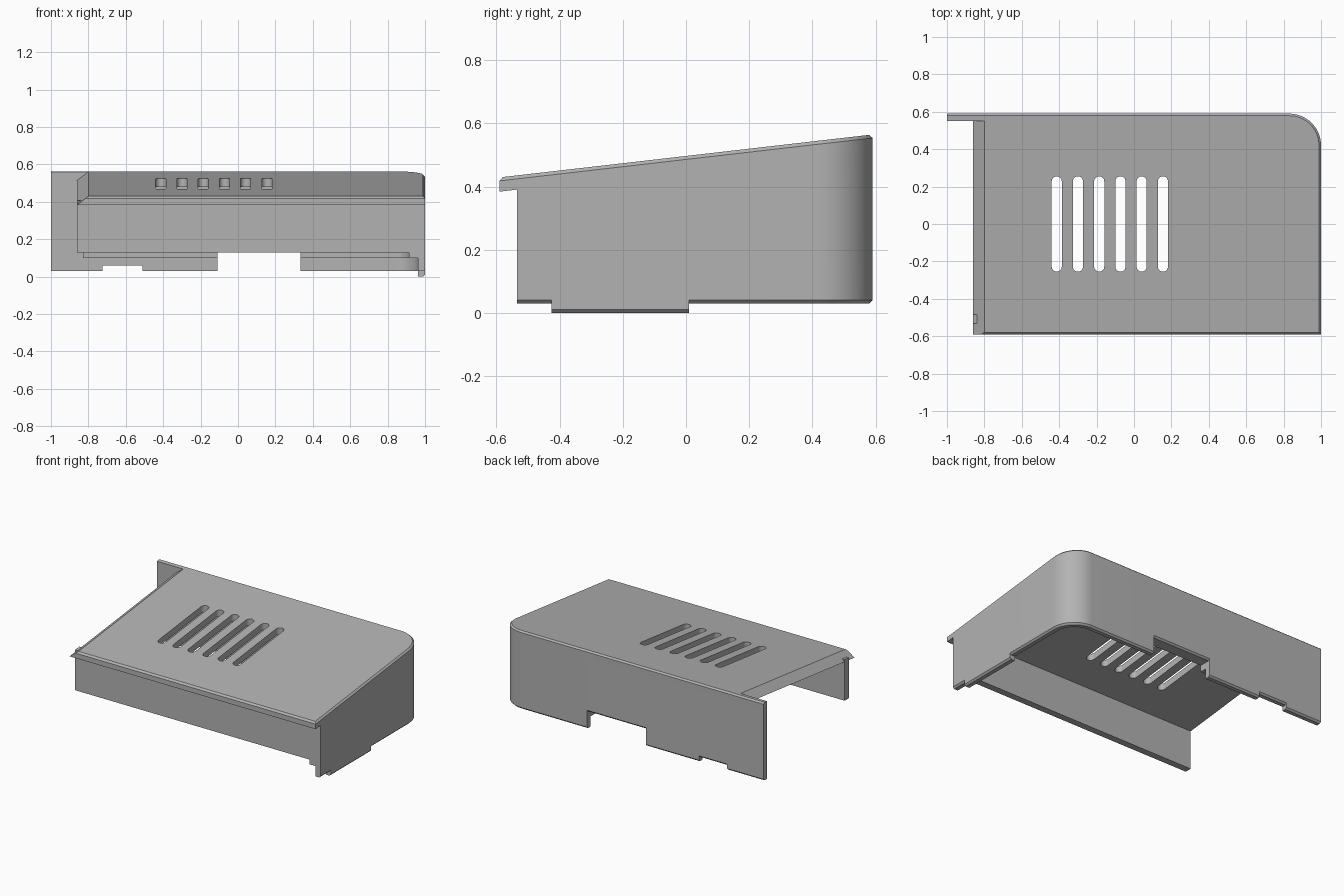
import bpy, bmesh, math

cube = bpy.data.objects.get("Cube")
if cube:
    bpy.data.objects.remove(cube, do_unlink=True)

grey = bpy.data.materials.new("plain_grey")
grey.use_nodes = True
COLOUR = (0.45, 0.45, 0.45, 1)
grey.diffuse_color = COLOUR
grey.node_tree.nodes["Principled BSDF"].inputs["Base Color"].default_value = COLOUR

HX, HY, R = 1.0, 0.59, 0.17     # half width, half depth, corner radius
WALL, LINER, ROOF = 0.038, 0.085, 0.045
FRONT, CH = -0.535, 0.011


def top(y):
    return 0.43 + 0.115 * (y + 0.58)


def finish(name, bm):
    bmesh.ops.remove_doubles(bm, verts=bm.verts, dist=1e-5)
    flat = [f for f in bm.faces if f.calc_area() < 1e-7]
    bmesh.ops.delete(bm, geom=flat, context='FACES')
    bmesh.ops.recalc_face_normals(bm, faces=bm.faces)
    mesh = bpy.data.meshes.new(name)
    bm.to_mesh(mesh)
    bm.free()
    mesh.materials.append(grey)
    ob = bpy.data.objects.new(name, mesh)
    bpy.context.collection.objects.link(ob)
    return ob


def loft(bm, rings):
    """Bridge equal rings of points and cap both ends."""
    rows = [[bm.verts.new(p) for p in ring] for ring in rings]
    n = len(rows[0])
    for a, b in zip(rows, rows[1:]):
        for i in range(n):
            j = (i + 1) % n
            bm.faces.new((a[i], a[j], b[j], b[i]))
    bm.faces.new(rows[0])
    bm.faces.new(rows[-1])


def corner(inset=0.0, steps=16):
    """Rounded back corner, from the side wall round to the back wall."""
    for k in range(steps + 1):
        a = math.pi / 2 * k / steps
        c, s = math.cos(a), math.sin(a)
        yield HX - R + (R - inset) * c, HY - R + (R - inset) * s, c, s


def stations(side, back, corner_z):
    """Path stations (x, y, normal, bottom height); spans are (start, end, z)."""
    out = []
    for y0, y1, z in side:
        out += [(HX, y0, 1, 0, z), (HX, y1, 1, 0, z)]
    out += [(*p, corner_z) for p in corner()]
    for x0, x1, z in back:
        out += [(x0, HY, 0, 1, z), (x1, HY, 0, 1, z)]
    return out


def wall(name, path, outer, inner, chamfer):
    bm = bmesh.new()
    rings = []
    for x, y, nx, ny, z in path:
        def at(d, h=None):
            px, py = x - nx * d, y - ny * d
            return (px, py, top(py) - ROOF if h is None else h)
        rings.append([at(outer, z + chamfer), at(outer), at(inner),
                      at(inner, z), at(outer + chamfer, z)])
    loft(bm, rings)
    return finish(name, bm)


# Outer wall with a side tab, a port opening and a shallow notch
low = 0.03
port = (0.335, -0.11, 0.145)
outer_wall = wall("outer_wall", stations(
    [(FRONT, -0.425, low), (-0.425, 0.01, 0.0), (0.01, HY - R, low)],
    [(HX - R, port[0], low), port, (port[1], -0.51, low),
     (-0.51, -0.725, 0.06), (-0.725, -HX, low)], low), 0, WALL, CH)

# Thicker inner layer stopping above the bottom rim
rim = 0.10
inner_liner = wall("inner_liner", stations(
    [(FRONT, HY - R, rim)],
    [(HX - R, port[0], rim), port, (port[1], -0.83, rim)], rim),
    WALL, LINER, 0)

# Sloping roof with bevelled edges and a strip along the back wall
def roof_ring(left, inset, drop):
    pts = [(-HX, HY - inset), (-HX, HY - WALL), (left, HY - WALL),
           (left, inset - HY), (HX - inset, inset - HY)]
    pts += [p[:2] for p in corner(inset)]
    return [(x, y, top(y) - drop) for x, y in pts]


bm = bmesh.new()
loft(bm, [roof_ring(-0.86, 0, ROOF), roof_ring(-0.815, 0, CH), roof_ring(-0.8, CH, 0)])
roof = finish("roof", bm)

# Vent slots
bm = bmesh.new()
half, reach = 0.027, 0.228
for i in range(6):
    cx = -0.413 + 0.1135 * i
    ring = []
    for k in range(26):
        a = math.pi * (k % 13) / 12 + (math.pi if k > 12 else 0)
        end = reach if k < 13 else -reach
        ring.append((cx + half * math.cos(a), end + half * math.sin(a)))
    loft(bm, [[(x, y, z) for x, y in ring] for z in (0.3, 0.7)])
cutter = finish("vent_cutter", bm)
cutter.hide_render = True
mod = roof.modifiers.new("vents", 'BOOLEAN')
mod.operation = 'DIFFERENCE'
mod.solver = 'EXACT'
mod.object = cutter
bpy.context.view_layer.objects.active = roof
bpy.ops.object.modifier_apply(modifier=mod.name)
bpy.data.objects.remove(cutter, do_unlink=True)

# Recessed front panel
bm = bmesh.new()
y0, y1 = FRONT + 0.004, FRONT + 0.05
loft(bm, [[(x, y0, 0.13), (x, y1, 0.13), (x, y1, top(y1) - 0.03), (x, y0, top(y0) - 0.03)]
          for x in (-0.86, HX - LINER)])
front_panel = finish("front_panel", bm)

# Smooth curves, sharp edges
bpy.ops.object.select_all(action='DESELECT')
for ob in (outer_wall, inner_liner, roof):
    ob.select_set(True)
bpy.context.view_layer.objects.active = roof
bpy.ops.object.shade_smooth_by_angle(angle=math.radians(25))
